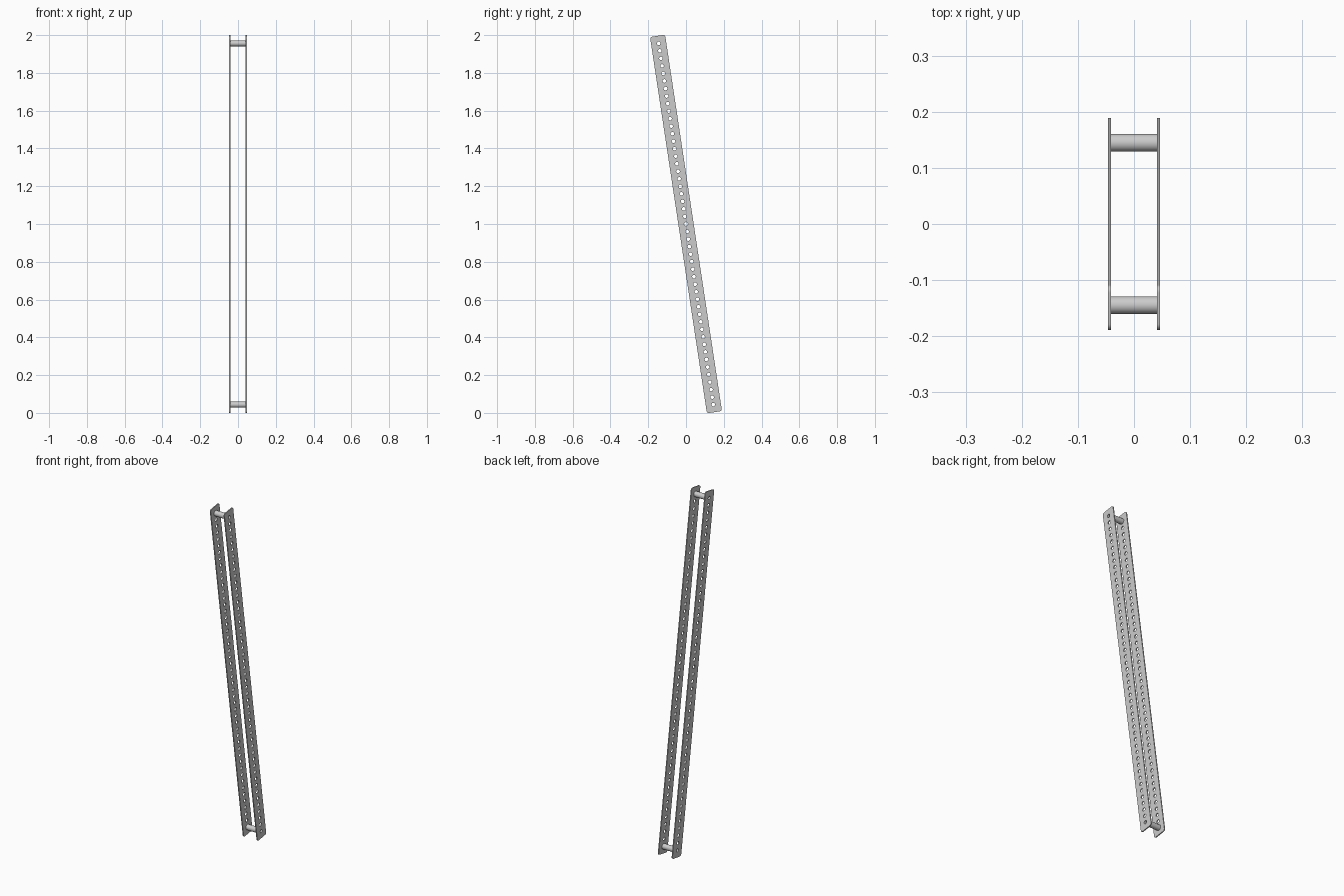
import bpy, math
from mathutils import Matrix

if "Cube" in bpy.data.objects:
    bpy.data.objects.remove(bpy.data.objects["Cube"])

PITCH = 0.0403                      # hole spacing; width is 2 pitches, length 50
COUNT = 49
WIDTH, LENGTH = 2 * PITCH, 50 * PITCH
TILT = math.radians(8.6)
HOLE_R, TUBE_R, CORNER = 0.0095, 0.0158, 0.012
INNER, THICK = 0.041, 0.0055        # inner face of plates, plate thickness

s, c = math.sin(TILT), math.cos(TILT)
# local x runs up the leaning strip, local z runs along world x
LEAN = Matrix(((0, 0, 1, 0), (-s, -c, 0, 0), (c, -s, 0, 1), (0, 0, 0, 1)))


def circle(x, r, n=32):
    return [(x + r * math.cos(2 * math.pi * i / n), r * math.sin(2 * math.pi * i / n)) for i in range(n)]


def rounded_rect(length, width, r, n=6):
    pts = []
    for k, (sx, sy) in enumerate(((1, 1), (-1, 1), (-1, -1), (1, -1))):
        for i in range(n + 1):
            a = math.pi / 2 * (k + i / n)
            pts.append((sx * (length / 2 - r) + r * math.cos(a), sy * (width / 2 - r) + r * math.sin(a)))
    return pts


def extruded(name, loops, depth, x):
    """Filled outline with holes, extruded along world x and leaned into place."""
    cu = bpy.data.curves.new(name, 'CURVE')
    cu.dimensions, cu.fill_mode, cu.extrude = '2D', 'BOTH', depth / 2
    for loop in loops:
        sp = cu.splines.new('POLY')
        sp.points.add(len(loop) - 1)
        for p, (u, v) in zip(sp.points, loop):
            p.co = (u, v, 0, 1)
        sp.use_cyclic_u = True
    ob = bpy.data.objects.new(name, cu)
    bpy.context.collection.objects.link(ob)
    ob.matrix_world = LEAN @ Matrix.Translation((0, 0, x))
    bpy.ops.object.select_all(action='DESELECT')
    ob.select_set(True)
    bpy.context.view_layer.objects.active = ob
    bpy.ops.object.convert(target='MESH')
    # weld caps to walls, then smooth only the round walls
    bpy.ops.object.mode_set(mode='EDIT')
    bpy.ops.mesh.select_all(action='SELECT')
    bpy.ops.mesh.remove_doubles(threshold=0.00001)
    bpy.ops.mesh.normals_make_consistent(inside=False)
    bpy.ops.object.mode_set(mode='OBJECT')
    bpy.ops.object.shade_smooth_by_angle(angle=math.radians(30))


# perforated side plates
holes = [circle((i - (COUNT - 1) / 2) * PITCH, HOLE_R) for i in range(COUNT)]
for side, name in ((-1, "left_plate"), (1, "right_plate")):
    extruded(name, [rounded_rect(LENGTH, WIDTH, CORNER)] + holes, THICK, side * (INNER + THICK / 2))

# tubular spacers at the end holes
for end, name in ((-1, "bottom_spacer"), (1, "top_spacer")):
    u = end * (COUNT - 1) / 2 * PITCH
    extruded(name, [circle(u, TUBE_R), circle(u, HOLE_R)], 2 * INNER, 0)
